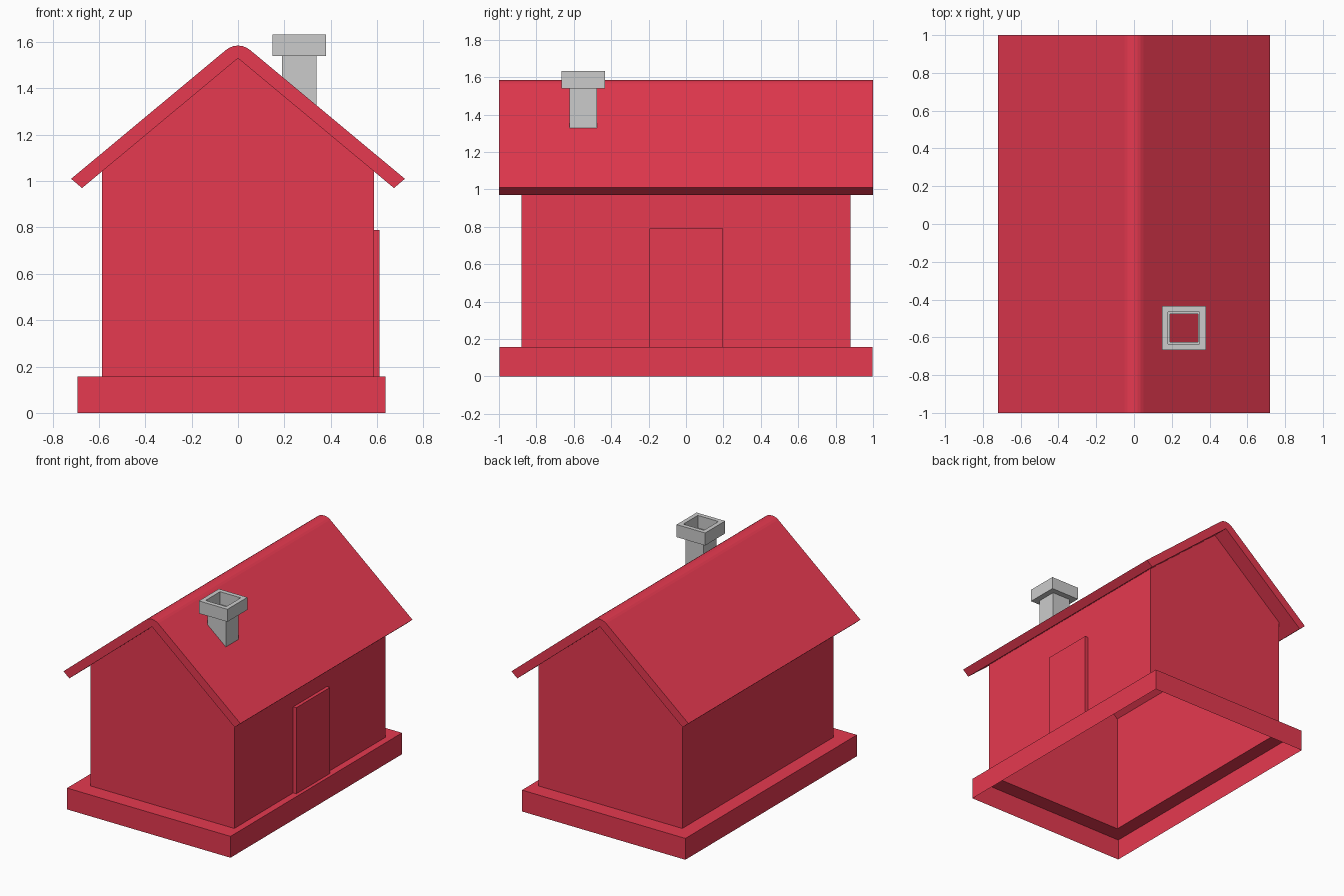
import bpy, bmesh
from math import sin, cos, atan, pi

if "Cube" in bpy.data.objects:
    bpy.data.objects.remove(bpy.data.objects["Cube"])

red = bpy.data.materials.new("red")
red.diffuse_color = (0.79, 0.041, 0.08, 1)
red.use_nodes = True
red.node_tree.nodes["Principled BSDF"].inputs["Base Color"].default_value = red.diffuse_color

SLOPE = 0.832                      # roof pitch
UNDER, TOP = 1.53, 1.609           # ridge heights of roof underside / unrounded roof top


def finish(name, bm, mat=None, recalc=True):
    if recalc:
        bmesh.ops.recalc_face_normals(bm, faces=bm.faces)
    me = bpy.data.meshes.new(name)
    bm.to_mesh(me)
    bm.free()
    ob = bpy.data.objects.new(name, me)
    bpy.context.collection.objects.link(ob)
    if mat:
        me.materials.append(mat)
    return ob


def ring(bm, x0, x1, y0, y1, z):
    """Rectangle of vertices; z may be a function of x."""
    zf = z if callable(z) else (lambda x: z)
    return [bm.verts.new((x, y, zf(x))) for x, y in ((x0, y0), (x1, y0), (x1, y1), (x0, y1))]


def bridge(bm, a, b):
    n = len(a)
    for i in range(n):
        j = (i + 1) % n
        bm.faces.new((a[i], a[j], b[j], b[i]))


# plinth with ledge, open underneath
bm = bmesh.new()
foot = ring(bm, -0.693, 0.637, -0.997, 0.997, 0)
rim = ring(bm, -0.693, 0.637, -0.997, 0.997, 0.157)
inner = ring(bm, -0.586, 0.586, -0.88, 0.88, 0.157)
bridge(bm, foot, rim)
bridge(bm, rim, inner)
# walls rising from the ledge, with gables up to the roof
eave = ring(bm, -0.586, 0.586, -0.88, 0.88, UNDER - SLOPE * 0.586)
bridge(bm, inner, eave)
for a, b, y in ((0, 1, -0.88), (2, 3, 0.88)):
    bm.faces.new((eave[a], eave[b], bm.verts.new((0, y, UNDER))))
finish("house_body", bm, red, recalc=False)

# roof: chevron profile with rounded ridge, extruded along y
ang, r, segs = atan(SLOPE), 0.08, 6
cz = TOP - r / cos(ang)
prof = [(-0.72, TOP - SLOPE * 0.72)]
for i in range(segs + 1):
    t = -ang + 2 * ang * i / segs
    prof.append((r * sin(t), cz + r * cos(t)))
prof += [(0.72, TOP - SLOPE * 0.72), (0.673, UNDER - SLOPE * 0.673),
         (0, UNDER), (-0.673, UNDER - SLOPE * 0.673)]
bm = bmesh.new()
front = [bm.verts.new((x, -1, z)) for x, z in prof]
back = [bm.verts.new((x, 1, z)) for x, z in prof]
bridge(bm, front, back)
bm.faces.new(front)
bm.faces.new(back[::-1])
finish("roof", bm, red)

# door panel on the right wall
bm = bmesh.new()
bmesh.ops.create_cube(bm, size=1)
for v in bm.verts:
    v.co = (0.5985 + v.co.x * 0.025, 0.001 + v.co.y * 0.392, 0.4735 + v.co.z * 0.633)
bmesh.ops.delete(bm, geom=[f for f in bm.faces if f.normal.x < -0.5], context='FACES')
finish("door", bm, red, recalc=False)

# chimney: open shaft cut to the roof slope, stepped out into a hollow cap
CX, CY = 0.264, -0.55


def square(bm, h, z):
    return ring(bm, CX - h, CX + h, CY - h, CY + h, z)


bm = bmesh.new()
loops = [square(bm, 0.074, lambda x: TOP - SLOPE * x - 0.003)]
loops += [square(bm, h, z) for h, z in
          ((0.074, 1.54), (0.116, 1.54), (0.116, 1.632), (0.084, 1.632), (0.084, 1.54))]
for a, b in zip(loops, loops[1:]):
    bridge(bm, a, b)
finish("chimney", bm, recalc=False)
